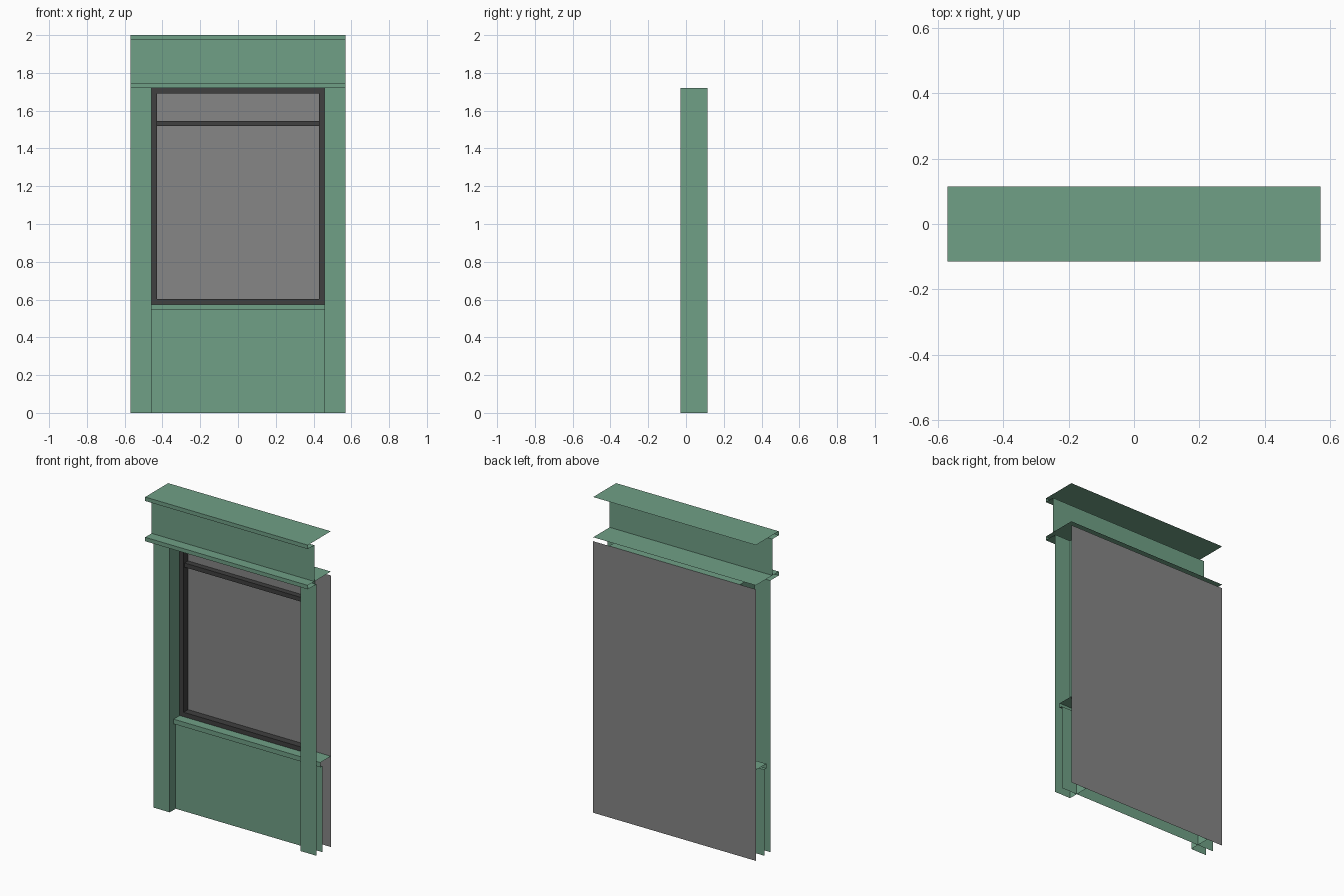
import bpy
from mathutils import Vector

if "Cube" in bpy.data.objects:
    bpy.data.objects.remove(bpy.data.objects["Cube"])

W, IN, BACK = 0.57, 0.458, 0.115      # half width, half opening, back plane
HEAD, SILL = 1.72, 0.575              # opening top and sill top


def material(name, rgb):
    m = bpy.data.materials.new(name)
    m.diffuse_color = (*rgb, 1)
    m.use_nodes = True
    m.node_tree.nodes["Principled BSDF"].inputs["Base Color"].default_value = m.diffuse_color
    return m


GREEN = material("green_paint", (0.16, 0.35, 0.24))
DARK = material("dark_frame", (0.05, 0.05, 0.05))
GREY = material("grey_panel", (0.24, 0.24, 0.24))


def make(name, verts, faces, mat):
    me = bpy.data.meshes.new(name)
    me.from_pydata(verts, [], faces)
    me.materials.append(mat)
    ob = bpy.data.objects.new(name, me)
    bpy.context.collection.objects.link(ob)
    return ob


def sweep(name, points, vector, mat):
    """Sweep an open profile along a straight vector, leaving the ends open."""
    n = len(points)
    a = [Vector(p) for p in points]
    b = [p + Vector(vector) for p in a]
    faces = [(i, i + 1, n + i + 1, n + i) for i in range(n - 1)]
    return make(name, a + b, faces, mat)


def sweep_x(name, profile, half, mat):
    return sweep(name, [(-half, y, z) for y, z in profile], (2 * half, 0, 0), mat)


# Top cornice, frieze and lower cornice
sweep_x("top_cornice", [(BACK, 2), (-0.115, 2), (-0.115, 1.975), (-0.05, 1.975)], W, GREEN)
sweep_x("frieze", [(-0.05, 1.975), (-0.05, 1.745)], W, GREEN)
sweep_x("lower_cornice", [(BACK, 1.745), (-0.115, 1.745), (-0.115, HEAD), (-0.03, HEAD)], W, GREEN)
sweep_x("opening_ceiling", [(-0.03, HEAD), (BACK, HEAD)], IN, GREEN)

# Pilasters: front and inner reveal, mirrored
pilaster = sweep("pilasters", [(-W, -0.03, 0), (-IN, -0.03, 0), (-IN, BACK, 0)], (0, 0, HEAD), GREEN)
pilaster.modifiers.new("mirror", 'MIRROR').use_axis = (True, False, False)

# Window sill and lower panel
sweep_x("window_sill", [(BACK, SILL), (0.01, SILL), (0.01, 0.545), (0.03, 0.545)], W, GREEN)
sweep_x("lower_panel", [(0.03, 0.545), (0.03, 0)], W, GREEN)

# Back panel
sweep_x("back_panel", [(BACK, HEAD), (BACK, 0)], W, GREY)

# Window frame: front ring plus inner reveal
verts, t = [], 0.028
for inset, y in ((0, 0.07), (t, 0.07), (t, BACK)):
    x, lo, hi = IN - inset, SILL + inset, HEAD - inset
    verts += [(-x, y, lo), (x, y, lo), (x, y, hi), (-x, y, hi)]
faces = [(4 * r + i, 4 * r + (i + 1) % 4, 4 * r + 4 + (i + 1) % 4, 4 * r + 4 + i)
         for r in range(2) for i in range(4)]
make("window_frame", verts, faces, DARK)

# Transom bar
sweep_x("transom_bar", [(BACK, 1.545), (0.08, 1.545), (0.08, 1.518), (BACK, 1.518)], IN - t, DARK)
